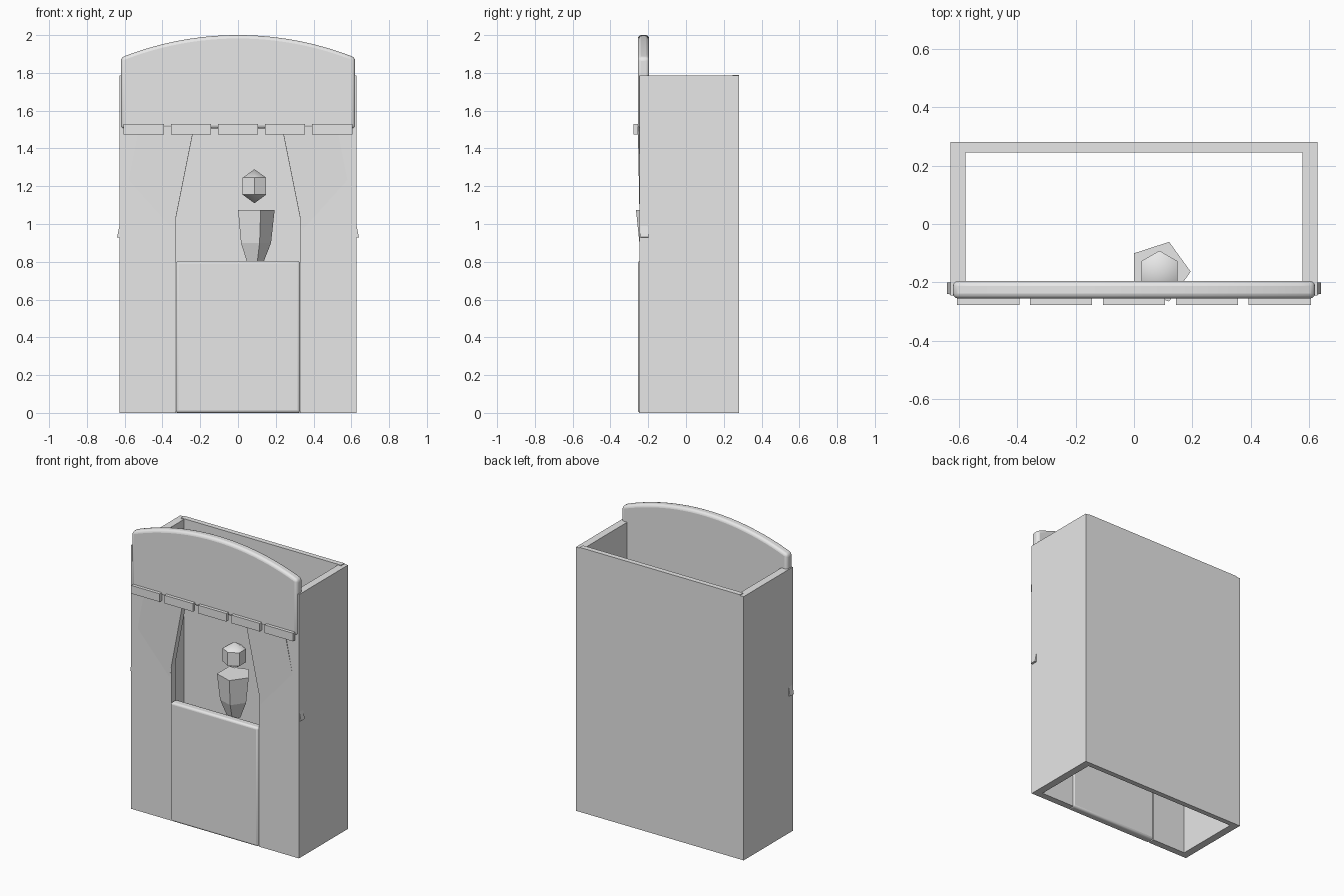
import bpy, bmesh, math

if "Cube" in bpy.data.objects:
    bpy.data.objects.remove(bpy.data.objects["Cube"])

GREY = (0.8, 0.8, 0.8, 1)
grey = bpy.data.materials.new("plain_grey")
grey.use_nodes = True
grey.diffuse_color = GREY
grey.node_tree.nodes["Principled BSDF"].inputs["Base Color"].default_value = GREY


def finish(name, bm, bevel=0, smooth=False):
    """Turn a bmesh into an object, with an optional rounded edge."""
    bmesh.ops.recalc_face_normals(bm, faces=bm.faces)
    mesh = bpy.data.meshes.new(name)
    bm.to_mesh(mesh)
    bm.free()
    mesh.materials.append(grey)
    obj = bpy.data.objects.new(name, mesh)
    bpy.context.collection.objects.link(obj)
    if bevel:
        mod = obj.modifiers.new("rounded_edges", "BEVEL")
        mod.width = bevel
        mod.segments = 3
        mod.limit_method = "ANGLE"
        mod.angle_limit = math.radians(30)
    if bevel or smooth:
        bpy.ops.object.select_all(action="DESELECT")
        obj.select_set(True)
        bpy.context.view_layer.objects.active = obj
        bpy.ops.object.shade_smooth_by_angle(angle=math.radians(35))
    return obj


def box(name, x, y, z, bevel=0):
    """Box from the (low, high) range on each axis."""
    bm = bmesh.new()
    bmesh.ops.create_cube(bm, size=1)
    for v in bm.verts:
        for i, (low, high) in enumerate((x, y, z)):
            v.co[i] = low if v.co[i] < 0 else high
    return finish(name, bm, bevel)


# Booth shell, open above and below
box("back_wall", (-0.6, 0.6), (0.245, 0.28), (0, 1.79))
for side, label in ((1, "left"), (-1, "right")):
    def span(a, b):
        return sorted((side * a, side * b))

    box(label + "_side_wall", span(0.577, 0.628), (-0.245, 0.28), (0, 1.785))
    box(label + "_front_panel", span(0.328, 0.627), (-0.245, -0.2), (0, 1.52))

    # Slanted curtain, partly sunk into the front panel
    curtain = box(label + "_curtain", (-0.1425, 0.1425), (-0.02, 0.02), (-0.316, 0.316))
    curtain.location = (side * 0.438, -0.227, 1.212)
    curtain.rotation_euler = (0.015, -side * 0.198, side * 0.0135)

# Counter panel below the opening
box("counter_panel", (-0.328, 0.328), (-0.255, -0.197), (0, 0.805), bevel=0.014)

# Arched header board
HALF, RADIUS, STEPS = 0.62, 1.675, 24
bm = bmesh.new()
outline = [(HALF, 1.505), (-HALF, 1.505)]
for i in range(STEPS + 1):
    x = HALF * (2 * i / STEPS - 1)
    outline.append((x, 2 - RADIUS + math.sqrt(RADIUS ** 2 - x ** 2)))
face = bm.faces.new([bm.verts.new((x, -0.255, z)) for x, z in outline])
extruded = bmesh.ops.extrude_face_region(bm, geom=[face])
for v in extruded["geom"]:
    if isinstance(v, bmesh.types.BMVert):
        v.co.y = -0.195
finish("header_board", bm, bevel=0.018)

# Row of valance tabs
for i in range(5):
    cx = (i - 2) * 0.2495
    box(f"valance_tab_{i + 1}", (cx - 0.1065, cx + 0.1065), (-0.277, -0.253), (1.475, 1.53))

# Puppet: five-sided tapered body and faceted head
PX, PY = 0.087, -0.163
bm = bmesh.new()
rings = []
for z, r in ((0.79, 0.045), (0.9, 0.088), (1.075, 0.107)):
    rings.append([bm.verts.new((PX + r * math.cos(math.tau * k / 5),
                                PY + r * math.sin(math.tau * k / 5), z)) for k in range(5)])
for low, high in zip(rings, rings[1:]):
    for k in range(5):
        n = (k + 1) % 5
        bm.faces.new((low[k], low[n], high[n], high[k]))
bm.faces.new(rings[0])
bm.faces.new(rings[-1])
finish("puppet_body", bm)

bm = bmesh.new()
bmesh.ops.create_uvsphere(bm, u_segments=6, v_segments=3, radius=0.09)
for v in bm.verts:
    v.co.x = v.co.x * 0.92 + PX
    v.co.y = v.co.y * 0.92 + PY
    v.co.z += 1.2
finish("puppet_head", bm, smooth=True)
